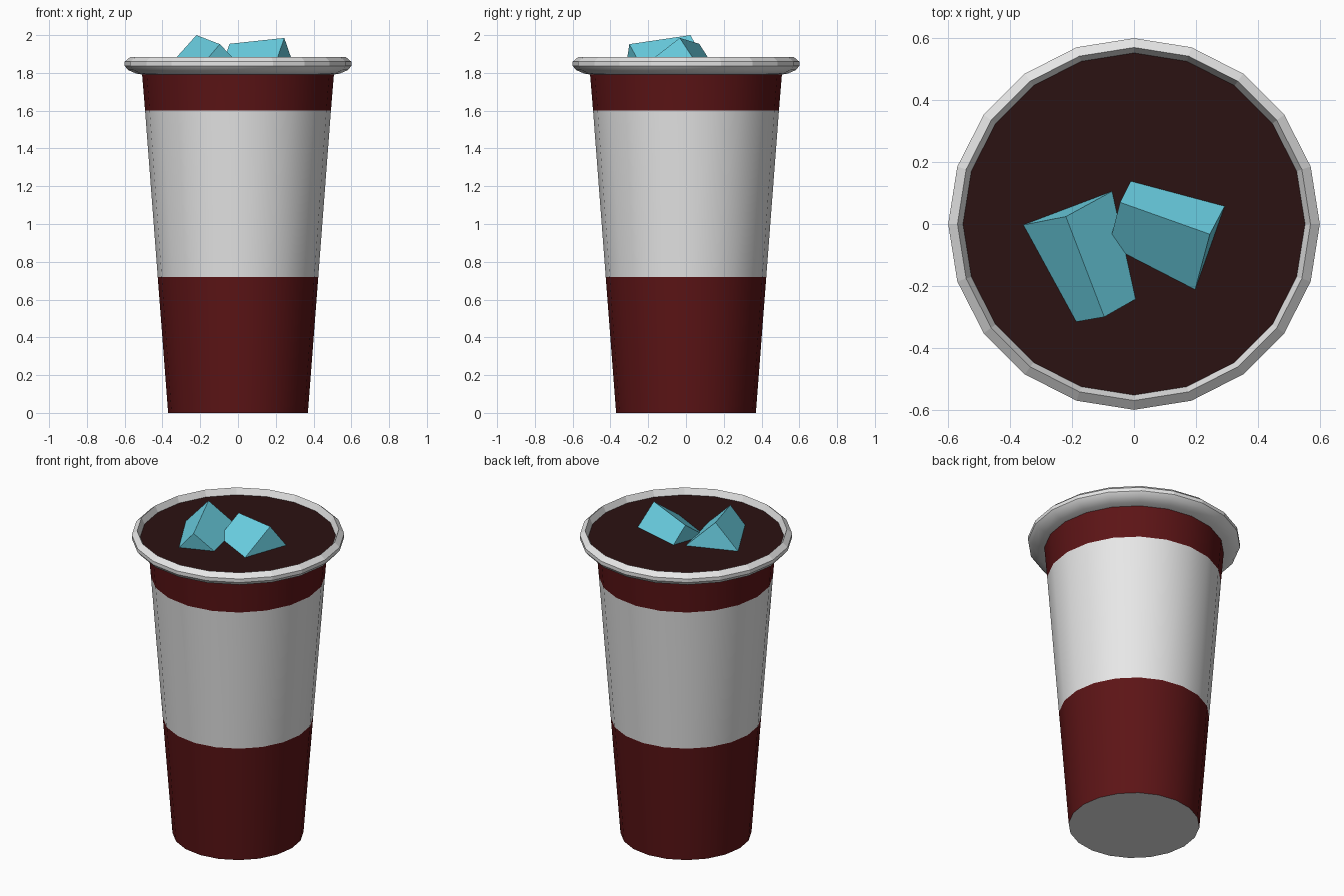
import bpy, bmesh, math

if "Cube" in bpy.data.objects:
    bpy.data.objects.remove(bpy.data.objects["Cube"])

SIDES = 20
DRINK_Z = 1.847


def material(name, rgb):
    m = bpy.data.materials.new(name)
    m.diffuse_color = (*rgb, 1.0)
    m.use_nodes = True
    m.node_tree.nodes["Principled BSDF"].inputs["Base Color"].default_value = m.diffuse_color
    return m


WHITE = material("off white", (0.8, 0.8, 0.8))
RED = material("dark red", (0.108, 0.007, 0.008))
DRINK = material("dark brown drink", (0.024, 0.006, 0.006))
ICE = material("ice blue", (0.15, 0.65, 0.79))


def make_object(name, bm, mats):
    bmesh.ops.recalc_face_normals(bm, faces=bm.faces[:])
    mesh = bpy.data.meshes.new(name)
    bm.to_mesh(mesh)
    bm.free()
    for m in mats:
        mesh.materials.append(m)
    obj = bpy.data.objects.new(name, mesh)
    bpy.context.collection.objects.link(obj)
    return obj


def lathe(name, profile, mats, cap_start=False, cap_end=False):
    """Revolve (radius, z) points around the z axis."""
    bm = bmesh.new()
    rings = []
    for r, z in profile:
        rings.append([bm.verts.new((r * math.cos(math.tau * i / SIDES),
                                    r * math.sin(math.tau * i / SIDES), z))
                      for i in range(SIDES)])
    for a, b in zip(rings, rings[1:]):
        for i in range(SIDES):
            j = (i + 1) % SIDES
            bm.faces.new((a[i], a[j], b[j], b[i]))
    if cap_start:
        bm.faces.new(rings[0][::-1])
    if cap_end:
        bm.faces.new(rings[-1])
    return make_object(name, bm, mats)


def ice_block(name, ridge, base):
    """Wedge of ice standing out of the drink: top ridge plus waterline."""
    bm = bmesh.new()
    for p in ridge + [(x, y, DRINK_Z - 0.001) for x, y in base]:
        bm.verts.new(p)
    bmesh.ops.convex_hull(bm, input=bm.verts[:])
    bmesh.ops.dissolve_limit(bm, angle_limit=math.radians(2),
                             verts=bm.verts[:], edges=bm.edges[:])
    return make_object(name, bm, [ICE])


# Tapered cup with a broad white band and a white base
cup = lathe("cup_body", [(0.37, 0), (0.425, 0.72), (0.492, 1.6), (0.508, 1.795)],
            [WHITE, RED], cap_start=True)
for f in cup.data.polygons:
    side = abs(f.normal.z) < 0.5
    f.use_smooth = side
    f.material_index = int(side and not 0.72 < f.center.z < 1.6)

# Rolled rim, smooth underneath and faceted above
rim = lathe("cup_rim", [(0.50, 1.79), (0.54, 1.797), (0.582, 1.815), (0.60, 1.837),
                        (0.60, 1.859), (0.57, 1.885), (0.55, DRINK_Z - 0.005)], [WHITE])
for f in rim.data.polygons:
    f.use_smooth = f.center.z < 1.83

# Flat drink surface
lathe("drink_surface", [(0.553, DRINK_Z)], [DRINK], cap_end=True)

# Two ice blocks
ice_block("ice_block_left",
          [(-0.22, 0.024, 2.0), (-0.096, -0.30, 1.952)],
          [(-0.358, -0.003), (-0.187, -0.316), (0.006, -0.242), (-0.07, 0.106)])
ice_block("ice_block_right",
          [(-0.045, 0.07, 1.954), (0.245, -0.033, 1.985)],
          [(-0.01, 0.139), (0.293, 0.058), (0.197, -0.213), (-0.081, -0.07)])
